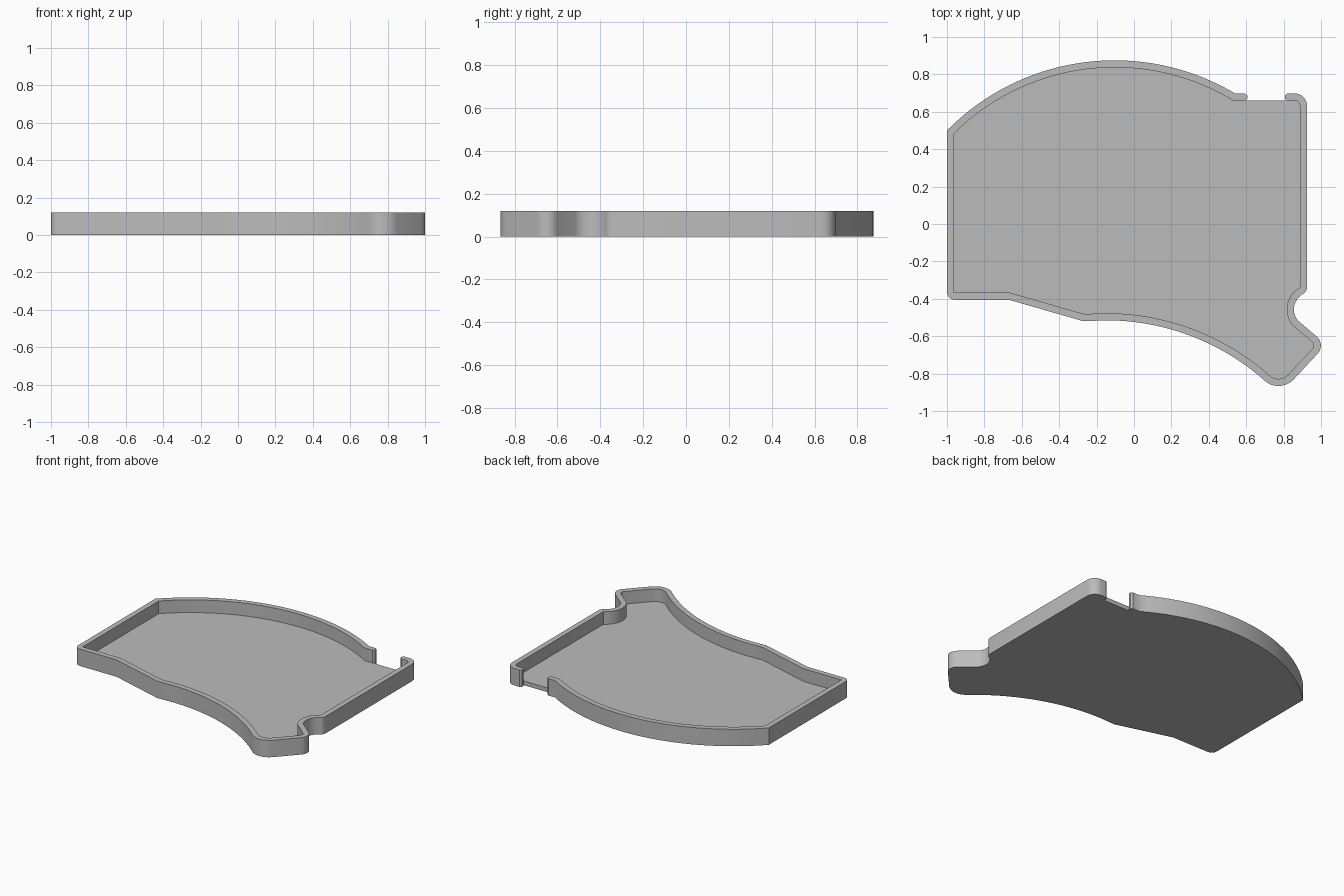
import bpy
import bmesh
import math
from mathutils import Vector

cube = bpy.data.objects.get("Cube")
if cube:
    bpy.data.objects.remove(cube, do_unlink=True)

HEIGHT, FLOOR, WALL = 0.12, 0.03, 0.038


def arc(a, m, b, n):
    """Points on the circular arc from a through m to b."""
    a, m, b = Vector(a), Vector(m), Vector(b)
    u, v = m - a, b - a
    k = 2 * (u.x * v.y - u.y * v.x)
    c = a + Vector((v.y * u.dot(u) - u.y * v.dot(v),
                    u.x * v.dot(v) - v.x * u.dot(u))) / k
    start = math.atan2(a.y - c.y, a.x - c.x)
    sweep = math.atan2(b.y - c.y, b.x - c.x) - start
    sweep %= 2 * math.pi
    if k < 0:                       # clockwise
        sweep -= 2 * math.pi
    r = (a - c).length
    return [c + r * Vector((math.cos(start + sweep * i / n),
                            math.sin(start + sweep * i / n)))
            for i in range(n + 1)]


def corner(x, y, r, sx, sy, n=6):
    """Rounded square corner, clockwise; sx, sy tell which corner it is."""
    c = Vector((x - sx * r, y - sy * r))
    mid = math.atan2(sy, sx)
    return [c + r * Vector((math.cos(t), math.sin(t)))
            for t in (mid + math.pi / 4 - math.pi / 2 * i / n for i in range(n + 1))]


# Outer outline, clockwise from one side of the rear gap to the other
outline = [Vector((0.82, 0.698))]
outline += corner(0.925, 0.698, 0.065, 1, 1)
outline += arc((0.925, -0.34), (0.917, -0.363), (0.897, -0.378), 4)
outline += arc((0.893, -0.381), (0.855, -0.46), (0.875, -0.515), 10)
outline += arc((0.975, -0.60), (0.999, -0.645), (0.98, -0.695), 8)
outline += arc((0.85, -0.835), (0.765, -0.866), (0.69, -0.83), 8)
outline += arc((0.69, -0.83), (0.3, -0.597), (-0.15, -0.515), 24)
outline += [Vector((-0.27, -0.52)), Vector((-0.67, -0.405))]
outline += corner(-1.0, -0.405, 0.042, -1, -1)
outline += arc((-1.0, 0.50), (-0.1, 0.875), (0.54, 0.698), 36)
outline += [Vector((0.592, 0.698))]
outer = [p for i, p in enumerate(outline)
         if i == 0 or (p - outline[i - 1]).length > 0.001]


def inward(i):
    """Mitred inner point of the wall at outline point i."""
    dirs = []
    if i > 0:
        dirs.append((outer[i] - outer[i - 1]).normalized())
    if i < len(outer) - 1:
        dirs.append((outer[i + 1] - outer[i]).normalized())
    n1, n2 = [Vector((d.y, -d.x)) for d in (dirs[0], dirs[-1])]
    return outer[i] + WALL * (n1 + n2) / (1 + n1.dot(n2))


inner = [inward(i) for i in range(len(outer))]

# Narrowed wall tips beside the gap
outer = [Vector((0.806, 0.687))] + outer + [Vector((0.606, 0.687))]
inner = [Vector((0.806, 0.671))] + inner + [Vector((0.606, 0.671))]
last = len(outer) - 1

bm = bmesh.new()


def ring(points, z):
    return [bm.verts.new((p.x, p.y, z)) for p in points]


out_low, out_top = ring(outer, 0), ring(outer, HEIGHT)
in_top, in_floor = ring(inner, HEIGHT), ring(inner[1:-1], FLOOR)
tips = {i: bm.verts.new((inner[i].x, inner[i].y, 0)) for i in (0, 1, last - 1, last)}

# Wall: outside, rim and inside
for i in range(last):
    j = i + 1
    bm.faces.new((out_low[i], out_low[j], out_top[j], out_top[i]))
    bm.faces.new((out_top[i], out_top[j], in_top[j], in_top[i]))
    if 0 < i < last - 1:
        bm.faces.new((in_top[i], in_top[j], in_floor[j - 1], in_floor[i - 1]))
bm.faces.new((tips[0], tips[1], in_floor[0], in_top[1], in_top[0]))
bm.faces.new((tips[last], tips[last - 1], in_floor[-1], in_top[last - 1], in_top[last]))
for i in (0, last):
    bm.faces.new((out_low[i], out_top[i], in_top[i], tips[i]))

# Floor, its edge in the gap, and the underside
bm.faces.new(in_floor)
bm.faces.new((tips[1], tips[last - 1], in_floor[-1], in_floor[0]))
bm.faces.new(out_low + [tips[last], tips[last - 1], tips[1], tips[0]])
bmesh.ops.recalc_face_normals(bm, faces=bm.faces[:])

mesh = bpy.data.meshes.new("tray")
bm.to_mesh(mesh)
bm.free()
tray = bpy.data.objects.new("tray", mesh)
bpy.context.collection.objects.link(tray)

# Plain grey material
grey = bpy.data.materials.new("light grey")
grey.use_nodes = True
colour = (0.5, 0.5, 0.5, 1)
grey.diffuse_color = colour
grey.node_tree.nodes["Principled BSDF"].inputs["Base Color"].default_value = colour
mesh.materials.append(grey)

bpy.ops.object.select_all(action="DESELECT")
tray.select_set(True)
bpy.context.view_layer.objects.active = tray
bpy.ops.object.shade_smooth_by_angle(angle=math.radians(30))
